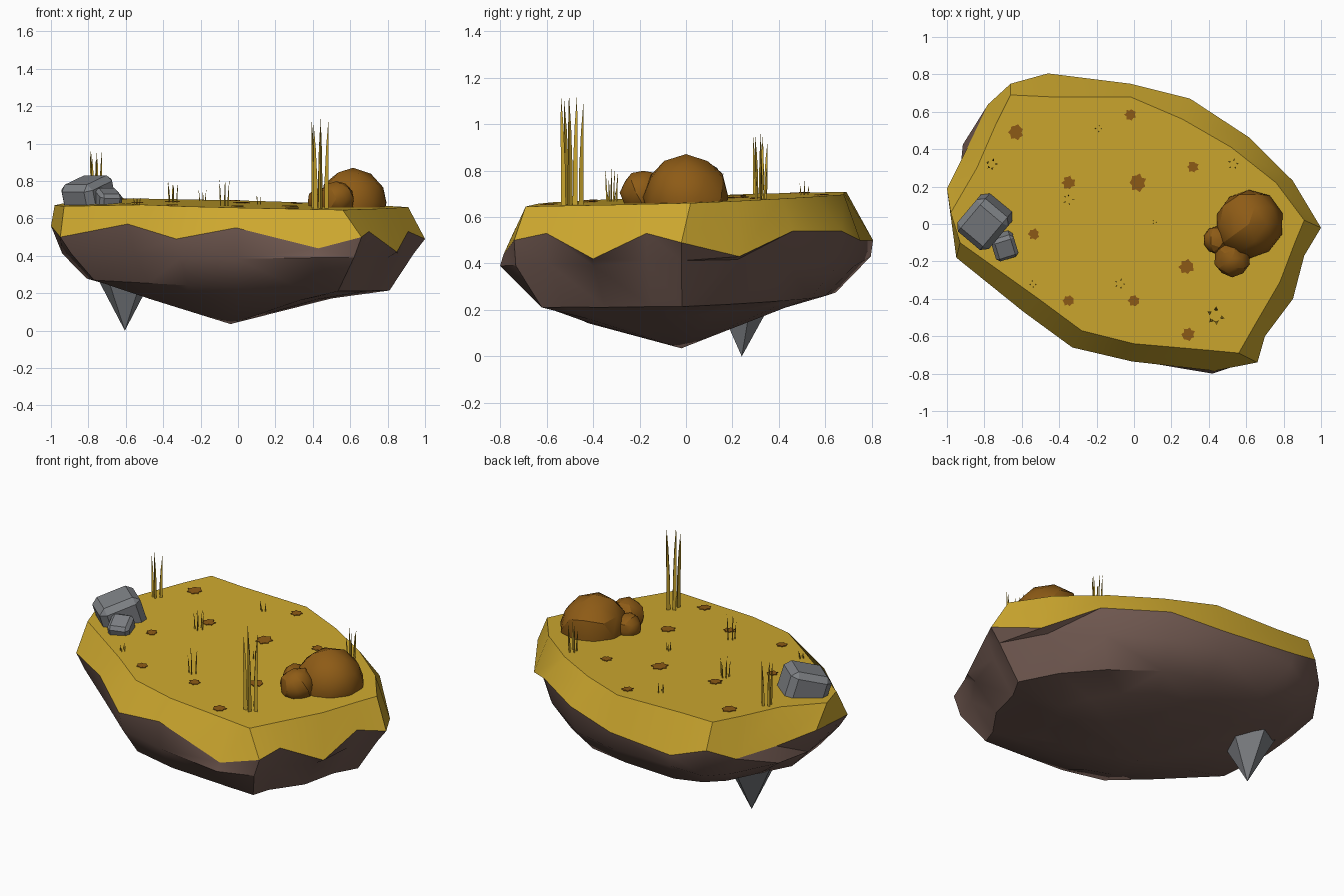
import bpy, bmesh, math, random
from mathutils import Vector, Matrix

random.seed(4)
if "Cube" in bpy.data.objects:
    bpy.data.objects.remove(bpy.data.objects["Cube"])


def material(name, color):
    mat = bpy.data.materials.new(name)
    mat.use_nodes = True
    mat.diffuse_color = (*color, 1)
    mat.node_tree.nodes["Principled BSDF"].inputs["Base Color"].default_value = (*color, 1)
    return mat


GRASS = material("dry_grass", (0.61, 0.39, 0.028))
EARTH = material("brown_earth", (0.165, 0.1, 0.082))
BUSH = material("rust_brown", (0.27, 0.105, 0.008))
STONE = material("grey_stone", (0.205, 0.215, 0.23))


def finish(bm, name, mat, angle=None):
    """Turn a bmesh into a coloured object, smooth below the given angle."""
    bmesh.ops.recalc_face_normals(bm, faces=bm.faces)
    mesh = bpy.data.meshes.new(name)
    bm.to_mesh(mesh)
    bm.free()
    mesh.materials.append(mat)
    obj = bpy.data.objects.new(name, mesh)
    bpy.context.collection.objects.link(obj)
    if angle:
        bpy.ops.object.select_all(action="DESELECT")
        obj.select_set(True)
        bpy.context.view_layer.objects.active = obj
        bpy.ops.object.shade_smooth_by_angle(angle=math.radians(angle))


def ground(x, y):
    return 0.676 + 0.03 * y - 0.018 * x


def add_ring(bm, points):
    return [bm.verts.new(p) for p in points]


def bridge(bm, a, b):
    for i in range(len(a)):
        j = (i + 1) % len(a)
        bm.faces.new((a[i], a[j], b[j], b[i]))


# Island outline: top x, top y, rim x, rim y, height of the grass edge
outline = [
    (-.74, .53, -.78, .64, .50), (-.66, .69, -.66, .75, .56),
    (-.45, .68, -.46, .805, .50), (-.02, .68, -.02, .75, .50),
    (.26, .56, .30, .67, .54), (.52, .41, .62, .46, .54),
    (.76, .22, .85, .23, .43), (.91, .02, 1, -.02, .49),
    (.86, -.1, .91, -.17, .53), (.78, -.31, .85, -.40, .42),
    (.64, -.55, .70, -.6, .53), (.56, -.69, .66, -.74, .50),
    (.4, -.675, .43, -.785, .44), (0, -.64, -.01, -.735, .55),
    (-.28, -.57, -.33, -.66, .49), (-.51, -.40, -.59, -.47, .57),
    (-.93, -.1, -.95, -.18, .50), (-.98, .06, -1, .19, .56),
    (-.84, .3, -.89, .41, .52),
]
rim = [Vector(p[2:]) for p in outline]

# Grass cap with a zigzag lower edge, dipping a little at the right end
bm = bmesh.new()
top = add_ring(bm, [(x, y, ground(x, y) - (.025 if x < -.9 else 0)) for x, y, *_ in outline])
bm.faces.new(top)
bridge(bm, top, add_ring(bm, rim))
finish(bm, "grass_cap", GRASS, 32)

# Earth underside, narrowing to a low point; the back slopes in sooner than the front
bm = bmesh.new()
belly = [(p.x * 0.94, p.y * (0.96 if p.y > 0 else 0.99), 0.4 + random.uniform(-.02, .02))
         for p in rim]
belly[-1] = (-.915, .425, .43)
belly[2] = (-.45, .795, .43)
belly[12] = (.42, -.8, .39)
foot = [(p.x * 0.81, max(-.62, p.y * (0.8 if p.y > 0 else 0.87)),
         0.245 - 0.03 * p.x + 0.02 * p.y) for p in rim]
keel = [(p.x * 0.5, p.y * 0.57, 0.142 + 0.03 * abs(p.x) + 0.09 * max(p.y, 0)) for p in rim]
rings = [add_ring(bm, points) for points in (rim, belly, foot, keel)]
for upper, lower in zip(rings, rings[1:]):
    bridge(bm, upper, lower)
tip = bm.verts.new((-.04, -.02, .035))
for i, v in enumerate(rings[-1]):
    bm.faces.new((v, rings[-1][i - 1], tip))
bmesh.ops.triangulate(bm, faces=bm.faces[:])
finish(bm, "earth_underside", EARTH, 35)

# Stone spike hanging below
bm = bmesh.new()
bmesh.ops.create_cone(bm, cap_ends=True, segments=5, radius1=0, radius2=0.165, depth=0.3,
                      matrix=Matrix.Translation((-.605, .24, .15)))
bmesh.ops.remove_doubles(bm, verts=bm.verts, dist=0.001)
finish(bm, "hanging_stone_spike", STONE)


# Round bushes
def bush(name, center, radius):
    bm = bmesh.new()
    bmesh.ops.create_icosphere(bm, subdivisions=2, radius=radius)
    for v in bm.verts:
        v.co *= random.uniform(0.95, 1.04)
    bmesh.ops.translate(bm, verts=bm.verts, vec=center)
    finish(bm, name, BUSH, 25)


bush("large_bush", (.615, 0, .685), .187)
bush("medium_bush", (.525, -.185, .705), .097)
bush("small_bush", (.445, -.085, .69), .077)


# Chamfered boulders
def boulder(name, center, size, turn, tilt):
    bm = bmesh.new()
    bmesh.ops.create_cube(bm, size=1)
    bmesh.ops.bevel(bm, geom=bm.edges[:], offset=0.15, segments=1, affect="EDGES")
    spin = Matrix.Rotation(turn, 4, "Z") @ Matrix.Rotation(tilt, 4, "X")
    bmesh.ops.transform(bm, verts=bm.verts, matrix=Matrix.Translation(center) @ spin
                        @ Matrix.Diagonal((*size, 1)))
    finish(bm, name, STONE)


boulder("large_boulder", (-.795, .015, .705), (.22, .24, .21), -.7, .3)
boulder("small_boulder", (-.695, -.115, .69), (.125, .13, .12), .3, .35)

# Bare soil patches: thin ragged plates
patches = [(-.63, .49, .04), (-.35, .22, .035), (-.02, .585, .03), (.02, .22, .046),
           (.315, .305, .03), (-.535, -.055, .03), (-.35, -.41, .03), (0, -.41, .03),
           (.28, -.23, .04), (.29, -.59, .036)]
for n, (cx, cy, size) in enumerate(patches):
    bm = bmesh.new()
    points = []
    for k in range(14):
        a = math.tau * k / 14
        r = size * (random.uniform(.95, 1.15) if k % 2 else random.uniform(.7, .9))
        x, y = cx + r * math.cos(a), cy + r * math.sin(a)
        points.append(Vector((x, y, ground(x, y))))
    low = add_ring(bm, points)
    high = add_ring(bm, [p + Vector((0, 0, .004)) for p in points])
    bridge(bm, low, high)
    bm.faces.new(high)
    bm.faces.new(low)
    finish(bm, f"soil_patch_{n + 1}", BUSH)


# Tufts of tapering blades that lean outwards
def tuft(name, x, y, height, spread, width, count):
    bm = bmesh.new()
    for k in range(count):
        a = math.tau * k / count + random.uniform(-.3, .3)
        out = Vector((math.cos(a), math.sin(a), 0))
        base = Vector((x, y, ground(x, y) - .01)) + out * spread
        tall = height * (1 if k % 2 == 0 else random.uniform(.7, .98))
        levels = []
        for t, w in ((0, 1), (.35, .95), (.7, .6)):
            mid = base + out * spread * .4 * t * t + Vector((0, 0, tall * t))
            levels.append(add_ring(bm, [mid + w * width * Vector((math.cos(q), math.sin(q), 0))
                                        for q in (a, a + 2.1, a + 4.2)]))
        for lower, upper in zip(levels, levels[1:]):
            bridge(bm, lower, upper)
        point = bm.verts.new(base + out * spread * .4 + Vector((0, 0, tall)))
        for i, v in enumerate(levels[-1]):
            bm.faces.new((levels[-1][i - 1], v, point))
    finish(bm, name, GRASS)


tuft("tall_grass_tuft", .437, -.49, .49, .035, .013, 5)
tuft("left_grass_tuft", -.76, .32, .27, .023, .008, 5)
tuft("right_grass_tuft", .53, .32, .18, .022, .005, 5)
tuft("front_grass_tuft", -.075, -.32, .15, .021, .004, 5)
tuft("middle_grass_tuft", -.35, .13, .12, .022, .004, 5)
tuft("back_grass_tuft", -.19, .51, .07, .015, .003, 4)
tuft("centre_grass_tuft", .11, .01, .065, .01, .003, 3)
tuft("small_grass_tuft", -.54, -.32, .05, .014, .003, 4)
